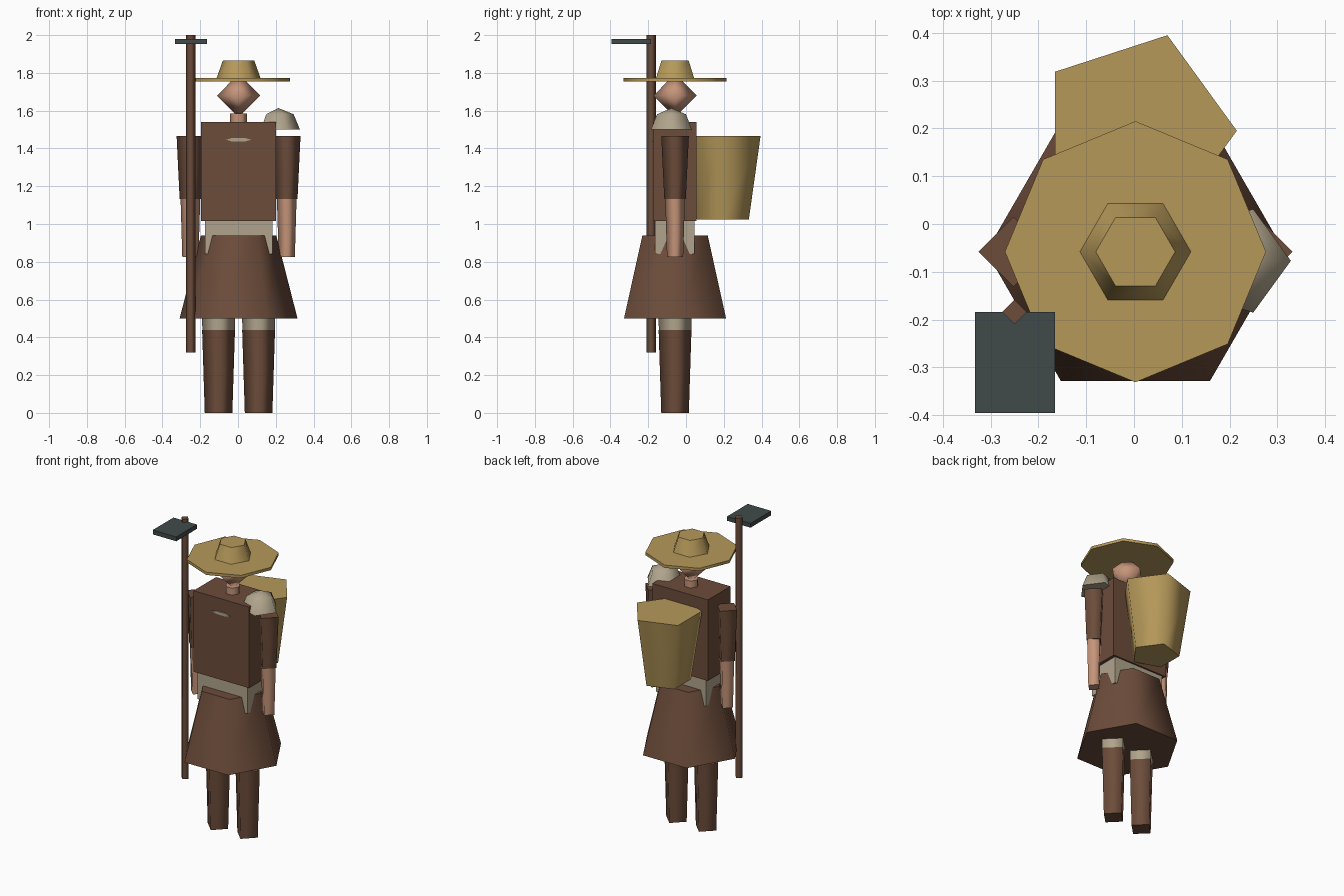
import bpy
import bmesh
from math import cos, sin, tau
from mathutils import Matrix, Vector

default = bpy.data.objects.get("Cube")
if default:
    bpy.data.objects.remove(default, do_unlink=True)

CX, CY = 0.003, -0.058  # body axis


def material(name, hex_code):
    """Flat colour given as an sRGB hex string, stored as linear."""
    srgb = [int(hex_code[i:i + 2], 16) / 255 for i in range(0, 6, 2)]
    rgba = [((c + 0.055) / 1.055) ** 2.4 for c in srgb] + [1]
    mat = bpy.data.materials.new(name)
    mat.diffuse_color = rgba
    mat.use_nodes = True
    bsdf = mat.node_tree.nodes["Principled BSDF"]
    bsdf.inputs["Base Color"].default_value = rgba
    bsdf.inputs["Roughness"].default_value = 0.9
    return mat


BROWN = material("dark_brown", "6c4c3a")
SKIN = material("skin", "c6957a")
LINEN = material("linen", "b0a48c")
STRAW = material("straw", "b6995a")
IRON = material("dark_iron", "414a4a")


def finish(bm, name, mat):
    bmesh.ops.recalc_face_normals(bm, faces=bm.faces[:])
    mesh = bpy.data.meshes.new(name)
    bm.to_mesh(mesh)
    bm.free()
    mesh.materials.append(mat)
    obj = bpy.data.objects.new(name, mesh)
    bpy.context.collection.objects.link(obj)
    return obj


def lathe(name, mat, sides, rings, x=CX, y=CY):
    """Low-sided turned shape from (z, radius) rings: smooth sides, flat caps."""
    bm = bmesh.new()
    loops = []
    for z, r in rings:
        count = sides if r else 1
        loops.append([bm.verts.new((x + r * cos(tau * i / sides),
                                    y + r * sin(tau * i / sides), z))
                      for i in range(count)])
    for low, high in zip(loops, loops[1:]):
        for i in range(sides):
            j = (i + 1) % sides
            corners = [low[i % len(low)], low[j % len(low)],
                       high[j % len(high)], high[i % len(high)]]
            bm.faces.new(list(dict.fromkeys(corners))).smooth = True
    for loop in (loops[0], loops[-1]):
        if len(loop) > 1:
            bm.faces.new(loop).smooth = False
    return finish(bm, name, mat)


def box(name, mat, low, high):
    """Axis-aligned block between two corners."""
    low, high = Vector(low), Vector(high)
    bm = bmesh.new()
    place = Matrix.Translation((low + high) / 2) @ Matrix.Diagonal((high - low).to_4d())
    place[3][3] = 1
    bmesh.ops.create_cube(bm, size=1, matrix=place)
    return finish(bm, name, mat)


# Limbs, mirrored about the body axis
for side, s in (("left", 1), ("right", -1)):
    leg_x, arm_x = CX + s * 0.106, CX + s * 0.255
    lathe(side + "_boot", BROWN, 4, [(0, 0.073), (0.44, 0.087)], leg_x)
    lathe(side + "_thigh", LINEN, 4, [(0.44, 0.086), (0.88, 0.092)], leg_x)
    lathe(side + "_sleeve", BROWN, 4, [(1.132, 0.057), (1.465, 0.073)], arm_x)
    lathe(side + "_forearm", SKIN, 4, [(0.826, 0.043), (1.132, 0.052)], arm_x)

# Clothing and torso
lathe("skirt", BROWN, 6, [(0.5, 0.312), (0.938, 0.2)])
box("hips", LINEN, (-0.176, -0.165, 0.842), (0.183, 0.046, 1.016))
box("torso", BROWN, (-0.196, -0.174, 1.016), (0.202, 0.056, 1.54))

# Chest clasp: flattened hexagonal plate
clasp = lathe("chest_clasp", LINEN, 6, [(-0.004, 0.066), (0.004, 0.066)], 0, 0)
clasp.data.transform(Matrix.Translation((CX, -0.176, 1.446))
                     @ Matrix.Diagonal((1, 1, 0.17, 1))
                     @ Matrix.Rotation(tau / 4, 4, "X"))

# Half-dome pad on the left shoulder
PAD = 0.114
lathe("shoulder_pad", LINEN, 5,
      [(1.5 + PAD * sin(tau * k / 8), PAD * cos(tau * k / 8) if k < 2 else 0)
       for k in range(3)], 0.214, -0.077)

# Neck, head and hat
lathe("neck", SKIN, 6, [(1.53, 0.045), (1.585, 0.045)])
lathe("head", SKIN, 4, [(1.565, 0), (1.68, 0.114), (1.795, 0)])
lathe("hat_brim", STRAW, 8, [(1.755, 0.273), (1.773, 0.273)])
lathe("hat_crown", STRAW, 6, [(1.773, 0.116), (1.866, 0.083)])

# Basket on the back
lathe("back_basket", STRAW, 5, [(1.025, 0.145), (1.466, 0.21)], 0.005, 0.195)

# Hoe held upright at the right side
lathe("hoe_handle", BROWN, 4, [(0.32, 0.026), (2.0, 0.026)], -0.25, -0.184)
box("hoe_blade", IRON, (-0.333, -0.395, 1.952), (-0.165, -0.184, 1.98))
